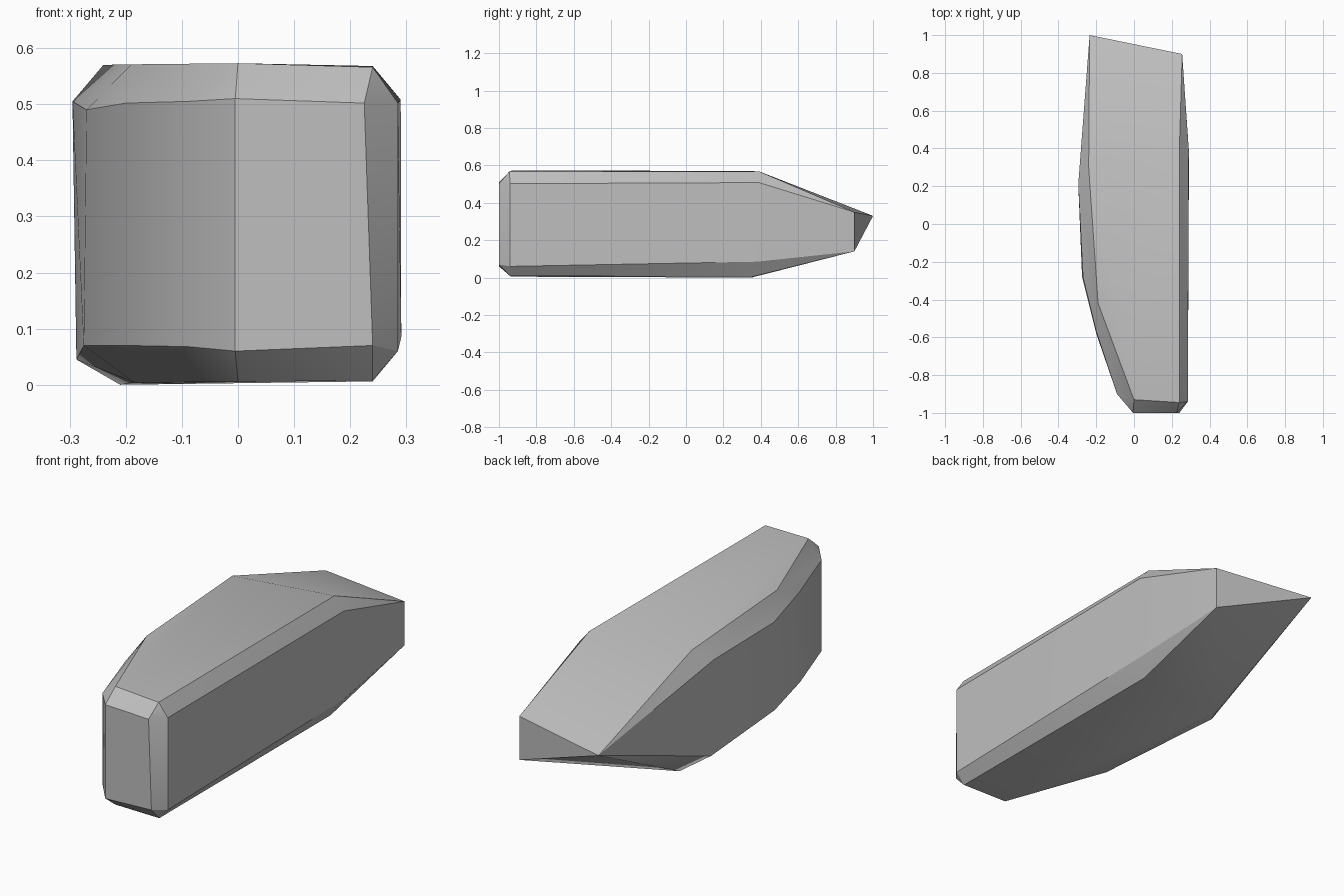
import bpy
import bmesh
import math

if "Cube" in bpy.data.objects:
    bpy.data.objects.remove(bpy.data.objects["Cube"], do_unlink=True)

# Single stone colour
stone = bpy.data.materials.new("stone grey")
stone.use_nodes = True
grey = (0.52, 0.52, 0.52, 1.0)
stone.diffuse_color = grey
stone.node_tree.nodes["Principled BSDF"].inputs["Base Color"].default_value = grey

# Corners of each layer of the slab, from the chamfered base to the top
base = [(0.0, -0.93, 0.005), (0.24, -0.94, 0.008), (0.24, 0.36, 0.006),
        (-0.21, 0.35, 0.0), (-0.185, -0.42, 0.004)]
lower_rim = [(-0.005, -1.0, 0.06), (0.24, -1.0, 0.07), (0.285, -0.94, 0.06),
             (0.291, 0.38, 0.085), (-0.288, 0.22, 0.045), (-0.275, -0.28, 0.07),
             (-0.2, -0.58, 0.07), (-0.09, -0.9, 0.068)]
upper_rim = [(-0.005, -1.0, 0.51), (0.225, -1.0, 0.502), (0.285, -0.94, 0.502),
             (0.29, 0.39, 0.508), (-0.295, 0.21, 0.505), (-0.27, -0.28, 0.49),
             (-0.2, -0.57, 0.502), (-0.09, -0.9, 0.505)]
top = [(0.0, -0.93, 0.573), (0.24, -0.945, 0.566), (0.24, 0.39, 0.568),
       (-0.24, 0.3, 0.57), (-0.19, -0.42, 0.571)]
# Pointed rear end: a short upright edge and the tip
rear = [(0.255, 0.9, 0.35), (0.255, 0.9, 0.14), (-0.235, 1.0, 0.33)]

# Wrap the corners into one faceted stone
bm = bmesh.new()
for co in base + lower_rim + upper_rim + top + rear:
    bm.verts.new(co)
hull = bmesh.ops.convex_hull(bm, input=bm.verts[:])
loose = [v for v in bm.verts if not v.link_faces]
bmesh.ops.delete(bm, geom=loose, context='VERTS')

# Merge nearly flat triangles into clean facets
bmesh.ops.dissolve_limit(bm, angle_limit=math.radians(1.5),
                         verts=bm.verts[:], edges=bm.edges[:])
bmesh.ops.recalc_face_normals(bm, faces=bm.faces[:])
mesh = bpy.data.meshes.new("stone_slab")
bm.to_mesh(mesh)
bm.free()
mesh.materials.append(stone)

slab = bpy.data.objects.new("stone_slab", mesh)
bpy.context.collection.objects.link(slab)

# Soft shading around the curved flank, crisp chamfers elsewhere
bpy.ops.object.select_all(action='DESELECT')
slab.select_set(True)
bpy.context.view_layer.objects.active = slab
bpy.ops.object.shade_smooth_by_angle(angle=math.radians(30))
